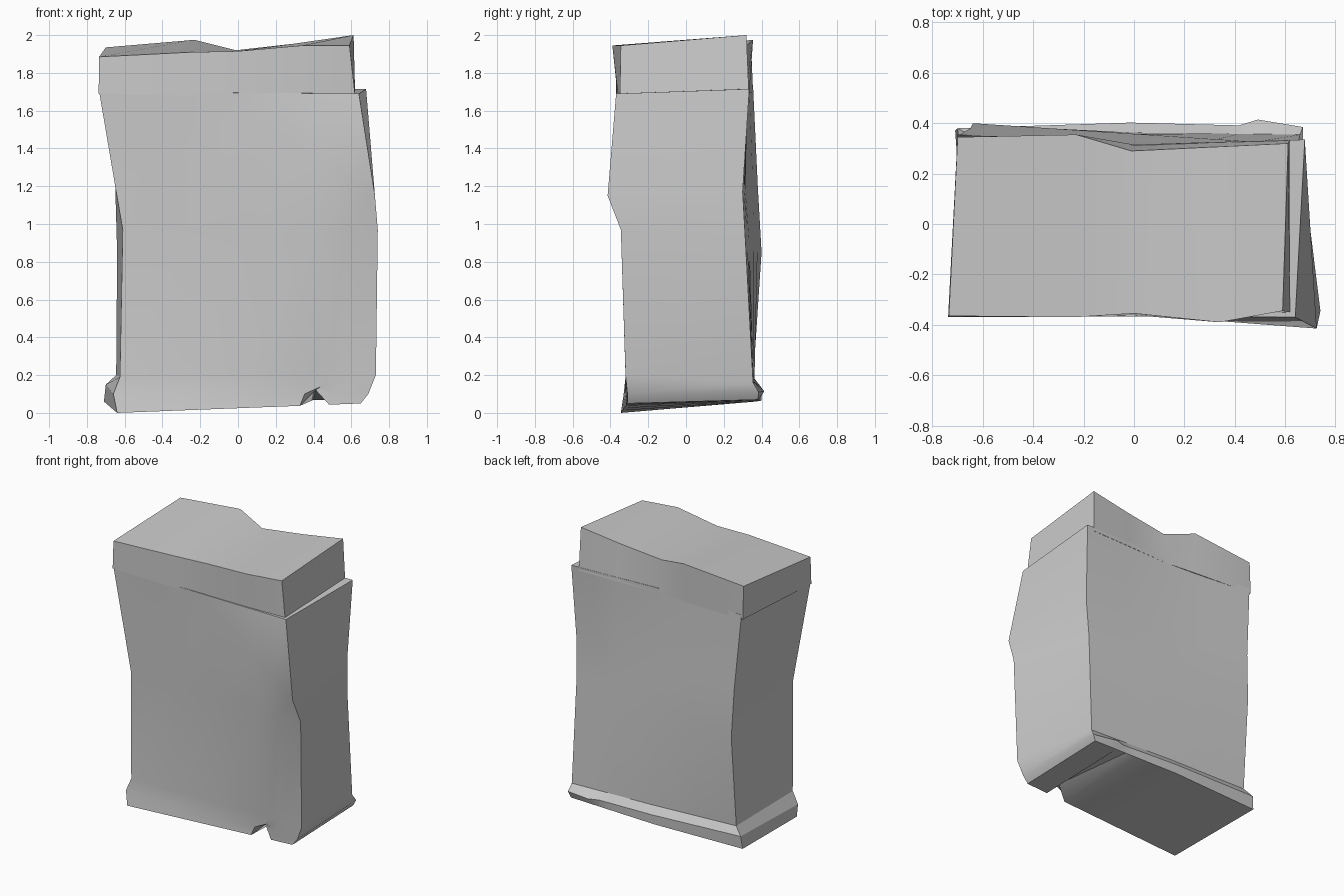
import bpy
import bmesh
from mathutils import Vector

default_cube = bpy.data.objects.get("Cube")
if default_cube:
    bpy.data.objects.remove(default_cube, do_unlink=True)

# Single plain grey for the whole carton
grey = bpy.data.materials.new("plain_grey")
grey.use_nodes = True
colour = (0.6, 0.6, 0.6, 1)
grey.diffuse_color = colour
grey.node_tree.nodes["Principled BSDF"].inputs["Base Color"].default_value = colour

# Column positions across the wide faces, with extra ones at the dented corner
COLUMNS = (0, 0.25, 0.5, 0.75, 0.815, 0.87, 1)
DENT, BUMP = 4, 5


def crumpled_row(start, end, push=0, lift=0):
    """Points from one corner to the other, bent most in the middle."""
    start, end = Vector(start), Vector(end)
    row = []
    for t in COLUMNS:
        bend = 1 - abs(2 * t - 1)
        row.append(start.lerp(end, t) + Vector((0, push, lift)) * bend)
    return row


def loft(name, levels):
    """Closed box from levels, each level being a front row and a back row."""
    bm = bmesh.new()
    loops = []
    for front, back in levels:
        loops.append([bm.verts.new(p) for p in list(front) + list(back)[::-1]])
    count = len(loops[0])
    for lower, upper in zip(loops, loops[1:]):
        for i in range(count):
            j = (i + 1) % count
            bm.faces.new((lower[i], lower[j], upper[j], upper[i]))
    for cap in (loops[0], loops[-1]):
        for i in range(count // 2 - 1):
            bm.faces.new((cap[i], cap[i + 1], cap[-i - 2], cap[-i - 1]))
    bmesh.ops.recalc_face_normals(bm, faces=bm.faces)
    mesh = bpy.data.meshes.new(name)
    bm.to_mesh(mesh)
    bm.free()
    mesh.materials.append(grey)
    obj = bpy.data.objects.new(name, mesh)
    bpy.context.collection.objects.link(obj)
    bpy.ops.object.select_all(action="DESELECT")
    obj.select_set(True)
    bpy.context.view_layer.objects.active = obj
    bpy.ops.object.shade_smooth_by_angle(angle=0.5)
    return obj


# Crushed bottom edge
base = (crumpled_row((-0.64, -0.345, 0), (0.65, -0.31, 0.05)),
        crumpled_row((-0.71, 0.37, 0.06), (0.65, 0.38, 0.07), push=0.025))
flange = (crumpled_row((-0.66, -0.33, 0.1), (0.69, -0.31, 0.1)),
          crumpled_row((-0.70, 0.38, 0.15), (0.67, 0.385, 0.11), push=0.02))
base[0][DENT] += Vector((0, 0.04, 0.08))
flange[0][DENT] += Vector((0, 0.01, 0.04))
flange[1][BUMP] += Vector((0, 0.025, 0))

# Bent walls, with a diagonal fold running to the front corner
shin = (crumpled_row((-0.625, -0.32, 0.19), (0.73, -0.32, 0.2)),
        crumpled_row((-0.645, 0.35, 0.2), (0.66, 0.355, 0.16), push=0.01))
waist = (crumpled_row((-0.61, -0.345, 0.97), (0.74, -0.345, 0.97)),
         crumpled_row((-0.64, 0.40, 0.85), (0.65, 0.315, 0.9)))
fold = (crumpled_row((-0.65, -0.35, 1.2), (0.725, -0.415, 1.15), 0.02, 0.44),
        crumpled_row((-0.65, 0.38, 1.2), (0.66, 0.30, 1.17), -0.01))
rim = (crumpled_row((-0.735, -0.365, 1.7), (0.64, -0.37, 1.69)),
       crumpled_row((-0.69, 0.355, 1.73), (0.678, 0.335, 1.715), -0.03))
loft("carton_body", [base, flange, shin, waist, fold, rim])

# Dented lid, hinged on the back
lid_bottom = (
    [(-0.738, -0.37, 1.69), (-0.24, -0.367, 1.68), (0, -0.362, 1.68),
     (0.34, -0.36, 1.68), (0.62, -0.35, 1.68)],
    [(-0.70, 0.355, 1.7), (-0.23, 0.335, 1.69), (0, 0.315, 1.69),
     (0.3, 0.325, 1.69), (0.62, 0.333, 1.69)])
lid_top = (
    [(-0.735, -0.365, 1.885), (-0.24, -0.37, 1.91), (0, -0.355, 1.915),
     (0.34, -0.39, 1.945), (0.59, -0.345, 1.945)],
    [(-0.70, 0.345, 1.935), (-0.23, 0.355, 1.975), (-0.01, 0.29, 1.92),
     (0.3, 0.305, 1.955), (0.612, 0.32, 2)])
loft("carton_lid", [lid_bottom, lid_top])
